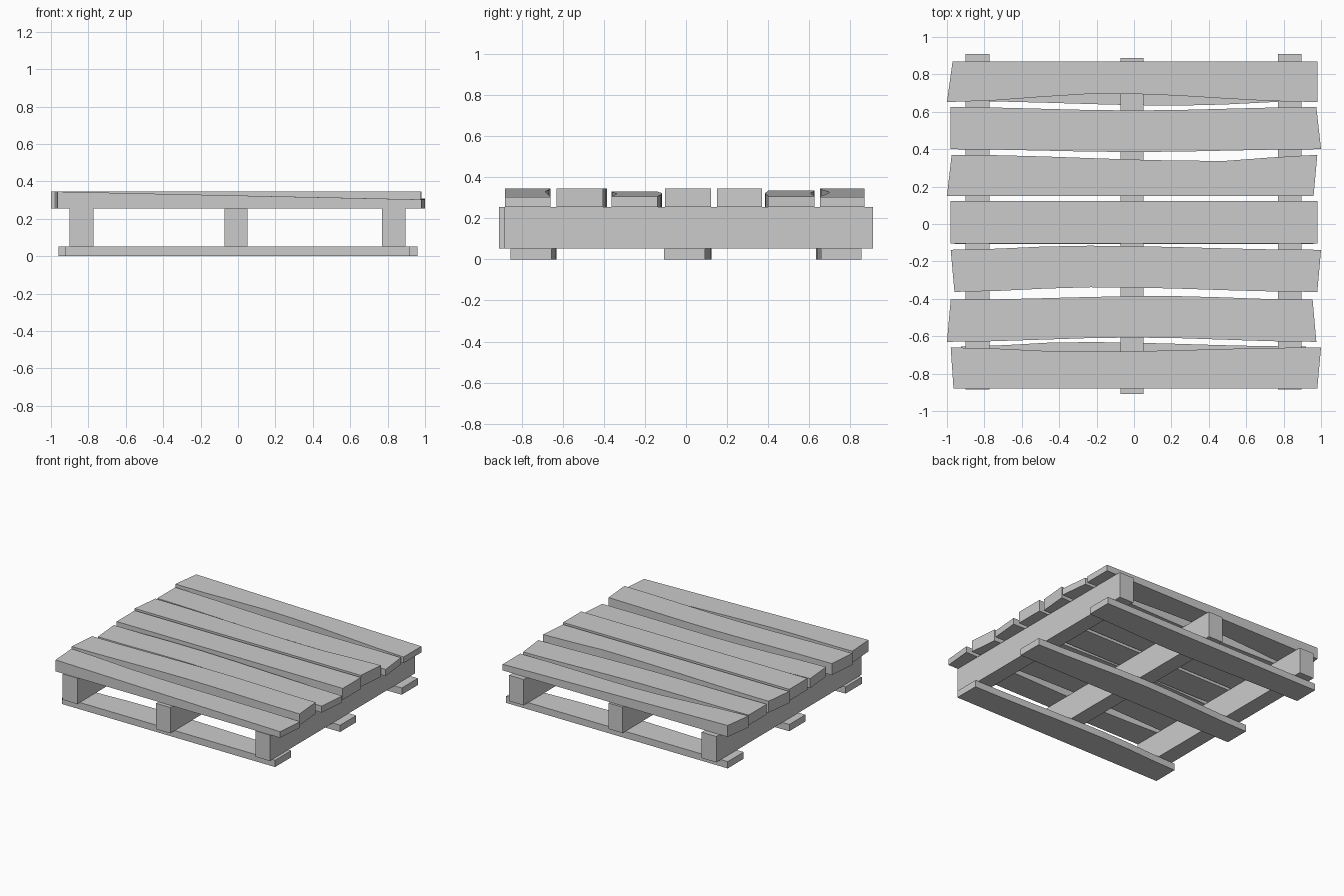
import bpy, bmesh, math

if "Cube" in bpy.data.objects:
    bpy.data.objects.remove(bpy.data.objects["Cube"])


def bump(x, ends, peak_x, depth):
    # Smooth bow that is zero at both ends and equals depth at peak_x
    end = ends[0] if x < peak_x else ends[1]
    t = min(1.0, abs((x - peak_x) / (end - peak_x)))
    return depth * 0.5 * (1 + math.cos(math.pi * t))


def board(name, low, high, z0, z_left, z_right, low_bow=(0, 0), high_bow=(0, 0), steps=8):
    """low/high = (left x, right x, y) of the long edges; bow = (peak x, y offset)."""
    bm = bmesh.new()
    rings = []
    for i in range(steps + 1):
        t = i / steps
        zt = z_left + (z_right - z_left) * t
        pts = []
        for (xa, xb, y), (px, d) in ((low, low_bow), (high, high_bow)):
            x = xa + (xb - xa) * t
            pts.append((x, y + bump(x, (xa, xb), px, d)))
        (ax, ay), (bx, by) = pts
        rings.append([bm.verts.new(p) for p in
                      ((ax, ay, z0), (bx, by, z0), (bx, by, zt), (ax, ay, zt))])
    for r, s in zip(rings, rings[1:]):
        for k in range(4):
            n = (k + 1) % 4
            bm.faces.new((r[k], r[n], s[n], s[k]))
    bm.faces.new(rings[0])
    bm.faces.new(rings[-1])
    bmesh.ops.recalc_face_normals(bm, faces=bm.faces)
    mesh = bpy.data.meshes.new(name)
    bm.to_mesh(mesh)
    bm.free()
    bpy.context.collection.objects.link(bpy.data.objects.new(name, mesh))


# Deck boards, front to back: low edge, high edge, top heights, bows
T, B = 0.345, 0.255
deck = [
    ((-0.965, 0.98, -0.88), (-0.98, 1.0, -0.66), T, 0.303, (0, 0), (-0.27, -0.023)),
    ((-1.0, 0.975, -0.63), (-0.98, 0.955, -0.405), T, T, (0, 0.023), (0.14, 0.02)),
    ((-0.96, 0.98, -0.363), (-0.98, 1.0, -0.138), 0.33, 0.305, (-0.2, 0.025), (-0.27, 0.022)),
    ((-0.98, 0.98, -0.103), (-0.98, 0.98, 0.122), T, T, (0, 0), (0, 0)),
    ((-1.0, 0.96, 0.15), (-0.975, 0.98, 0.37), T, T, (0, 0), (0.44, -0.033)),
    ((-0.98, 1.0, 0.40), (-0.98, 0.975, 0.625), 0.335, 0.307, (0, -0.015), (0, -0.018)),
    ((-1.0, 0.98, 0.652), (-0.97, 0.98, 0.87), T, 0.303, (-0.12, 0.045), (0, 0)),
]
for i, (lo, hi, zl, zr, lb, hb) in enumerate(deck):
    board(f"deck_board_{i + 1}", lo, hi, B, zl, zr, lb, hb)

# Stringers running front to back
for name, x0, x1, y0, y1 in (("left", -0.90, -0.773, -0.885, 0.91),
                             ("middle", -0.073, 0.05, -0.91, 0.888),
                             ("right", 0.77, 0.895, -0.885, 0.91)):
    board(f"{name}_stringer", (x0, x1, y0), (x0, x1, y1), 0.052, B, B, steps=1)

# Bottom boards
board("front_bottom_board", (-0.925, 0.92, -0.855), (-0.925, 0.92, -0.655),
      0, 0.053, 0.053, high_bow=(-0.3, 0.024))
board("middle_bottom_board", (-0.96, 0.96, -0.107), (-0.96, 0.96, 0.092),
      0, 0.053, 0.053, high_bow=(0, 0.033))
board("back_bottom_board", (-0.96, 0.96, 0.657), (-0.96, 0.96, 0.855),
      0, 0.053, 0.053, low_bow=(0.25, -0.024))
